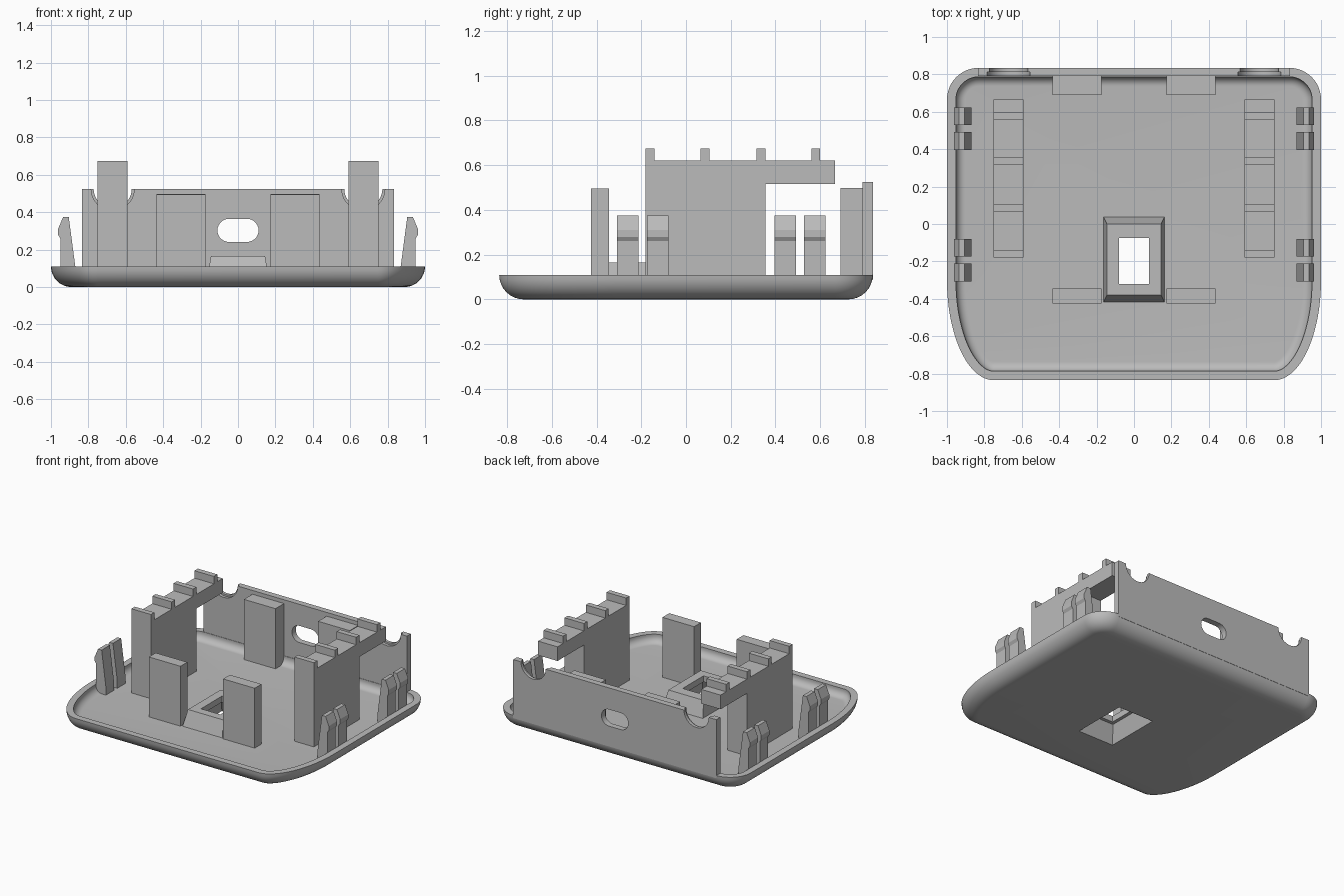
import bpy, bmesh
from math import sin, cos, pi, radians
from mathutils import Vector

cube = bpy.data.objects.get("Cube")
if cube:
    bpy.data.objects.remove(cube, do_unlink=True)

grey = bpy.data.materials.new("plain grey")
grey.use_nodes = True
grey.diffuse_color = (0.5, 0.5, 0.5, 1)
grey.node_tree.nodes["Principled BSDF"].inputs["Base Color"].default_value = (0.5, 0.5, 0.5, 1)


def loft(name, rings):
    """Closed solid through a list of matching point rings."""
    bm = bmesh.new()
    loops = [[bm.verts.new(p) for p in ring] for ring in rings]
    n = len(loops[0])
    for a, b in zip(loops, loops[1:]):
        for i in range(n):
            bm.faces.new((a[i], a[(i + 1) % n], b[(i + 1) % n], b[i]))
    bm.faces.new(loops[0][::-1])
    bm.faces.new(loops[-1])
    bmesh.ops.recalc_face_normals(bm, faces=bm.faces[:])
    mesh = bpy.data.meshes.new(name)
    bm.to_mesh(mesh)
    bm.free()
    mesh.materials.append(grey)
    obj = bpy.data.objects.new(name, mesh)
    bpy.context.collection.objects.link(obj)
    return obj


def prism(name, profile, axis, lo, hi):
    """Extrude a 2D profile along x or y."""
    if axis == "x":
        return loft(name, [[(d, u, v) for u, v in profile] for d in (lo, hi)])
    return loft(name, [[(u, d, v) for u, v in profile] for d in (lo, hi)])


def rect(x0, x1, y0, y1, z):
    return [(x0, y0, z), (x1, y0, z), (x1, y1, z), (x0, y1, z)]


def box(name, x0, x1, y0, y1, z0, z1):
    return loft(name, [rect(x0, x1, y0, y1, z0), rect(x0, x1, y0, y1, z1)])


def boolean(obj, tool, operation="DIFFERENCE"):
    mod = obj.modifiers.new("cut", "BOOLEAN")
    mod.object, mod.operation, mod.solver = tool, operation, "EXACT"
    bpy.context.view_layer.objects.active = obj
    bpy.ops.object.modifier_apply(modifier=mod.name)
    bpy.data.objects.remove(tool, do_unlink=True)


def smooth(obj, angle=35):
    bpy.ops.object.select_all(action="DESELECT")
    obj.select_set(True)
    bpy.context.view_layer.objects.active = obj
    bpy.ops.object.shade_smooth_by_angle(angle=radians(angle))


def arc(cx, cy, rx, ry, a0, a1, steps):
    return [(cx + rx * cos(a0 + (a1 - a0) * i / steps), cy + ry * sin(a0 + (a1 - a0) * i / steps))
            for i in range(steps + 1)]


# Tray outline: tight rear corners, long elliptical front corners
half = arc(0.83, 0.665, 0.17, 0.17, pi / 2, 0, 12) + arc(0.75, -0.3, 0.25, 0.535, 0, -pi / 2, 24)
outline = [Vector(p) for p in half + [(-x, y) for x, y in reversed(half)]]


def inset(d, z):
    ring = []
    for i, p in enumerate(outline):
        before = (p - outline[i - 1]).normalized()
        after = (outline[(i + 1) % len(outline)] - p).normalized()
        t = (before + after).normalized()
        q = p + Vector((t.y, -t.x)) * d
        ring.append((q.x, q.y, z))
    return ring


# Shallow tray with rounded underside and filleted floor
RIM, FLOOR = 0.11, 0.05
angles = [pi / 2 * i / 8 for i in range(9)]
rings = [inset(RIM * (1 - sin(a)), RIM * (1 - cos(a))) for a in angles]
rings += [inset(0.048, RIM)]
rings += [inset(0.048 + 0.05 * (1 - cos(a)), 0.1 - 0.05 * sin(a)) for a in angles]
tray = loft("tray", rings)

# Raised tapered window surround, hollow from below
surround = loft("surround", [rect(-0.165, 0.165, -0.42, 0.04, 0.04),
                             rect(-0.145, 0.145, -0.38, 0.0, 0.165)])
boolean(tray, surround, "UNION")
boolean(tray, loft("recess", [rect(-0.15, 0.15, -0.405, 0.025, -0.01),
                              rect(-0.105, 0.105, -0.345, -0.045, 0.12)]))
boolean(tray, box("opening", -0.08, 0.08, -0.32, -0.075, -0.1, 0.3))
smooth(tray)

# Back wall with a rounded slot and two cable notches
wall = box("back_wall", -0.835, 0.835, 0.79, 0.835, 0.09, 0.525)
slot = arc(0.048, 0.303, 0.062, 0.062, -pi / 2, pi / 2, 14)
slot += arc(-0.048, 0.303, 0.062, 0.062, pi / 2, 3 * pi / 2, 14)
boolean(wall, prism("slot", slot, "y", 0.7, 0.9))
for side in (-1, 1):
    for radius, lo, hi in ((0.102, 0.7, 0.9), (0.115, 0.7, 0.812)):
        circle = arc(side * 0.67, 0.525, radius, radius, 0, 2 * pi, 40)[:-1]
        boolean(wall, prism("notch", circle, "y", lo, hi))
smooth(wall)

# Toothed rail profile, side on (y, z), with an arm reaching back
rail = [(-0.18, 0.04), (0.355, 0.04), (0.355, 0.515), (0.665, 0.515), (0.665, 0.62)]
for start in (0.56, 0.315, 0.065, -0.18):
    rail += [(start + 0.04, 0.62), (start + 0.04, 0.675), (start, 0.675), (start, 0.62)]
rail.pop()

# Snap clip profile, front on (x, z)
clip = [(0.87, 0.04), (0.87, 0.11), (0.905, 0.375), (0.935, 0.375), (0.962, 0.31),
        (0.962, 0.28), (0.95, 0.26), (0.95, 0.04)]

for side, label in ((1, "left"), (-1, "right")):
    prism(label + "_rail", rail, "x", side * 0.59, side * 0.75)
    xs = sorted((side * 0.175, side * 0.435))
    box(label + "_rear_post", *xs, 0.69, 0.795, 0.04, 0.497)
    box(label + "_front_post", *xs, -0.425, -0.345, 0.04, 0.495)
    for n, y in enumerate((-0.308, -0.175, 0.395, 0.528)):
        prism(f"{label}_clip_{n + 1}", [(side * x, z) for x, z in clip], "y", y, y + 0.096)
